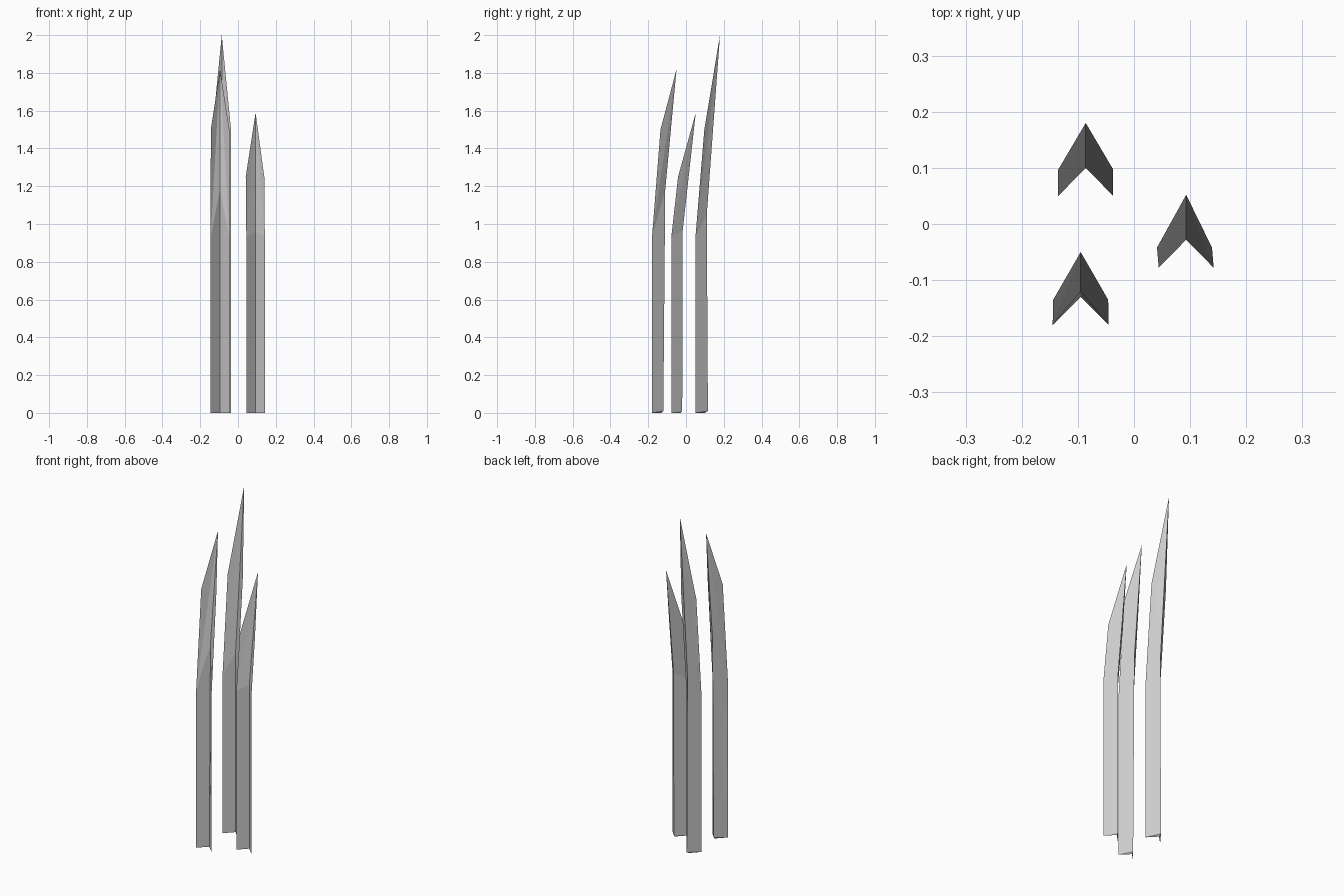
import bpy

if "Cube" in bpy.data.objects:
    bpy.data.objects.remove(bpy.data.objects["Cube"])


def blade(name, cx, y0, base_half, mid, back_mid, shoulder, tip):
    """Folded grass blade: shared outer edges, thin front and back creases, one sharp tip."""
    verts, faces = [], []

    def add(x, y, z):
        verts.append((x, y, z))
        return len(verts) - 1

    # outer edges: base, bend, shoulder
    sides = []
    for s in (-1, 1):
        sides.append([add(cx + s * base_half, y0, 0),
                      add(cx + s * base_half, y0, mid),
                      add(shoulder[0] + s * 0.049, shoulder[1], shoulder[2])])
    top = add(*tip)
    # front and back crease lines
    by, bz, base_y = back_mid
    front = [add(cx, y0 + 0.05, 0), add(cx, by - 0.01, bz)]
    back = [add(cx, base_y, 0.01), add(cx, by, bz)]

    for i, side in enumerate(sides):
        for crease, flip in ((front, i == 1), (back, i == 0)):
            for f in ((side[0], crease[0], crease[1], side[1]),
                      (side[1], crease[1], top),
                      (side[1], top, side[2])):
                # the outer flap above the bend is thin and ends on the tip
                faces.append(f[::-1] if flip else f)
        # cut end of the blade
        cap = (side[0], front[0], back[0])
        faces.append(cap if i == 1 else cap[::-1])

    # drop duplicate flaps shared by the front and back skins
    unique = {}
    for f in faces:
        unique.setdefault(frozenset(f), f)
    mesh = bpy.data.meshes.new(name)
    mesh.from_pydata(verts, [], list(unique.values()))
    mesh.update()
    obj = bpy.data.objects.new(name, mesh)
    bpy.context.collection.objects.link(obj)
    return obj


# three leaning blades of different height
blade("front_grass_blade", -0.095, -0.18, 0.05, 0.93, (-0.11, 1.18, -0.12),
      (-0.095, -0.135, 1.50), (-0.095, -0.05, 1.82))
blade("short_grass_blade", 0.093, -0.078, 0.049, 0.93, (-0.018, 0.96, -0.02),
      (0.09, -0.042, 1.25), (0.093, 0.052, 1.59))
blade("tall_grass_blade", -0.086, 0.05, 0.049, 0.93, (0.11, 1.05, 0.116),
      (-0.086, 0.097, 1.50), (-0.086, 0.18, 2.0))
